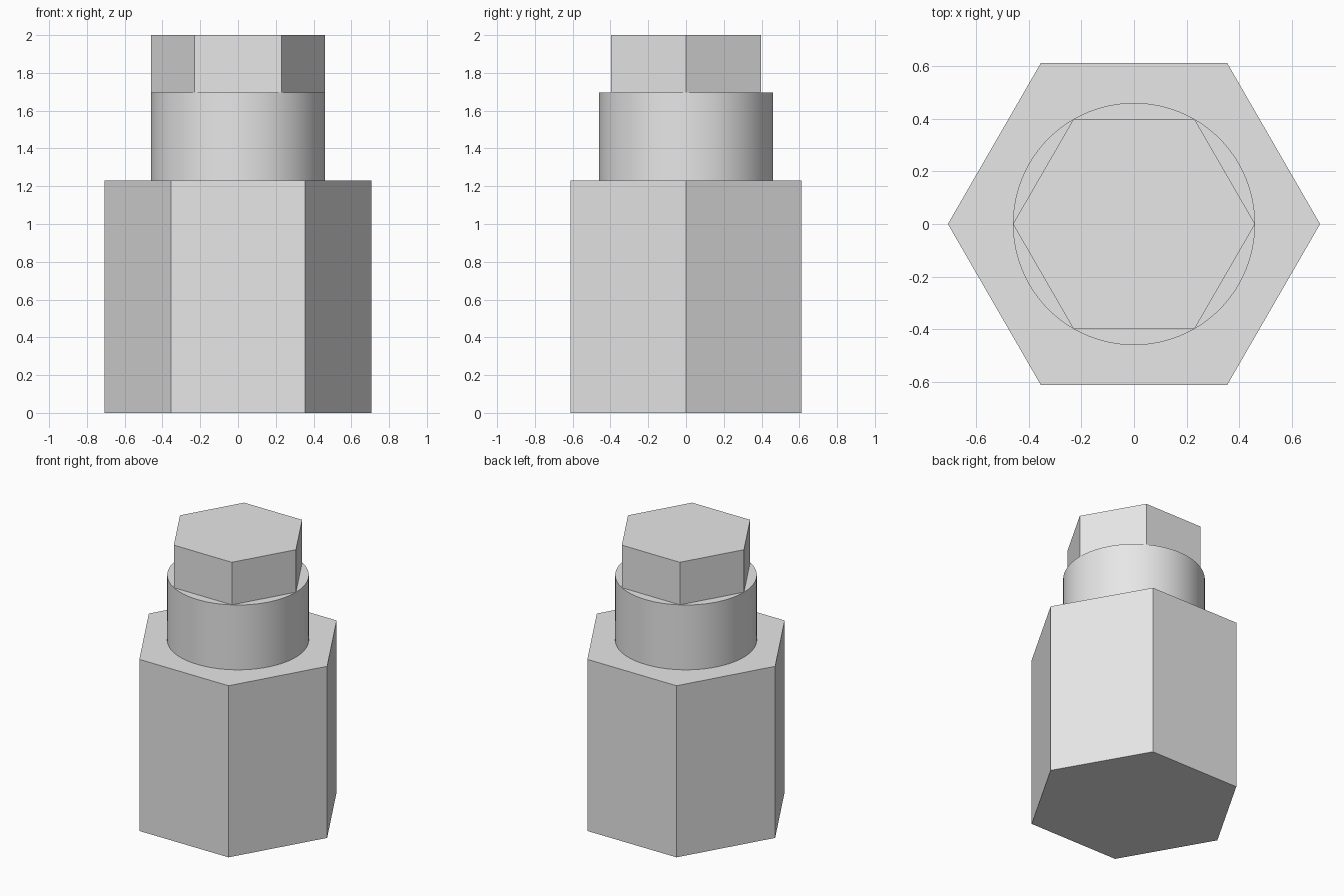
import bpy
import bmesh
from math import cos, sin, tau, radians

cube = bpy.data.objects.get("Cube")
if cube:
    bpy.data.objects.remove(cube, do_unlink=True)

# One plain grey for the whole fitting
grey = bpy.data.materials.new("plain grey")
grey.use_nodes = True
colour = (0.8, 0.8, 0.8, 1.0)
grey.diffuse_color = colour
grey.node_tree.nodes["Principled BSDF"].inputs["Base Color"].default_value = colour


def prism(name, sides, radius, bottom, top):
    """Upright prism with its first corner on +x."""
    bm = bmesh.new()
    ring = [bm.verts.new((radius * cos(tau * i / sides),
                          radius * sin(tau * i / sides), bottom))
            for i in range(sides)]
    base = bm.faces.new(ring)
    up = bmesh.ops.extrude_face_region(bm, geom=[base], use_keep_orig=True)
    verts = [v for v in up["geom"] if isinstance(v, bmesh.types.BMVert)]
    bmesh.ops.translate(bm, verts=verts, vec=(0, 0, top - bottom))
    bmesh.ops.recalc_face_normals(bm, faces=bm.faces)
    mesh = bpy.data.meshes.new(name)
    bm.to_mesh(mesh)
    bm.free()
    mesh.materials.append(grey)
    obj = bpy.data.objects.new(name, mesh)
    bpy.context.collection.objects.link(obj)
    return obj


# Large hexagonal body, round collar and small hexagonal head
prism("hex_body", 6, 0.707, 0, 1.23)
collar = prism("round_collar", 96, 0.46, 1.23, 1.695)
prism("hex_head", 6, 0.46, 1.695, 2)

# Smooth the round wall, keeping its rims sharp
bpy.ops.object.select_all(action="DESELECT")
collar.select_set(True)
bpy.context.view_layer.objects.active = collar
bpy.ops.object.shade_smooth_by_angle(angle=radians(30))
